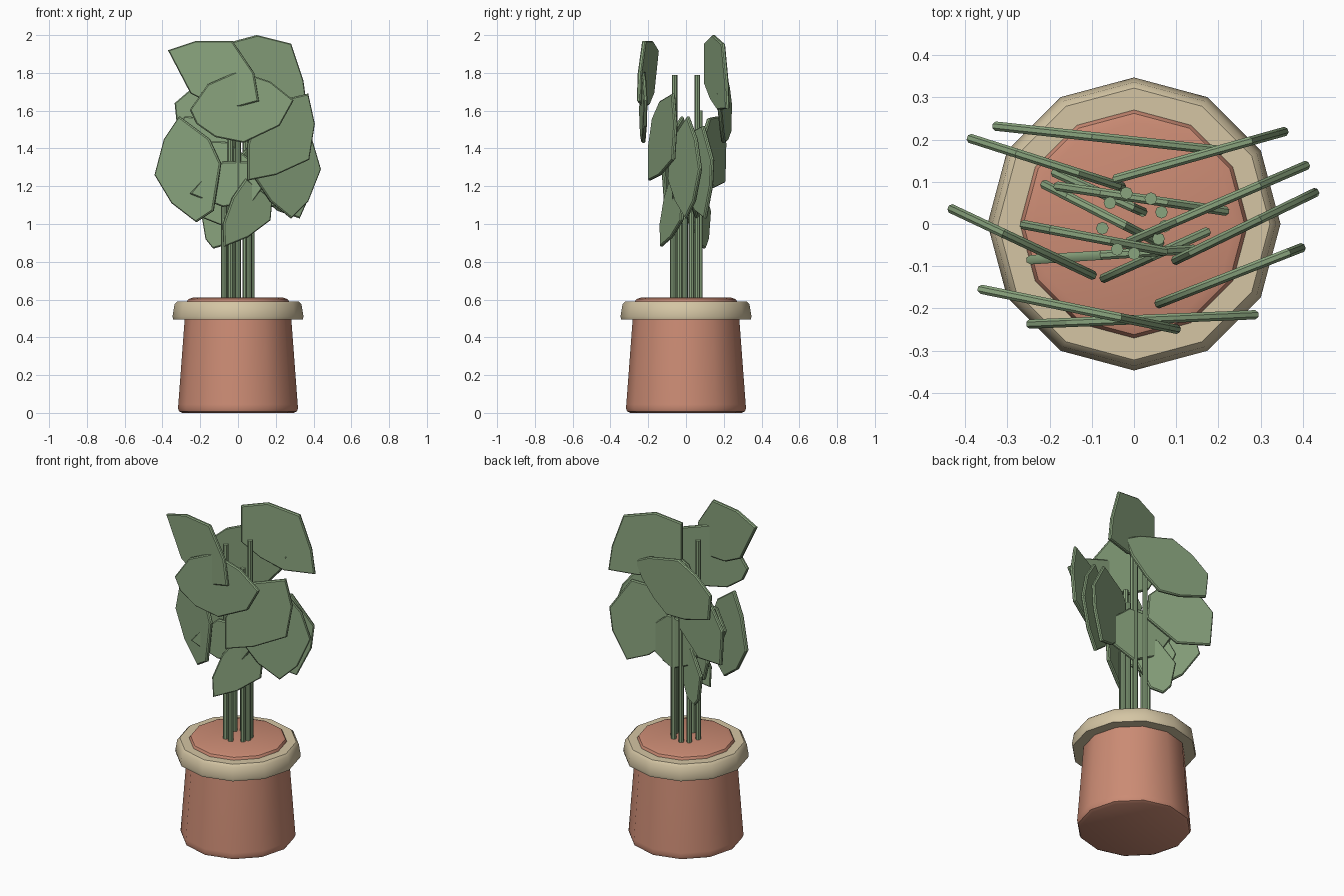
import bpy, bmesh, math
from mathutils import Vector


def material(name, rgb):
    m = bpy.data.materials.new(name)
    m.diffuse_color = (*rgb, 1)
    return m


terracotta = material("terracotta", (0.60, 0.26, 0.175))
cream = material("cream", (0.66, 0.56, 0.37))
green = material("leaf_green", (0.255, 0.375, 0.21))


def finish(bm, name, mat, angle):
    bmesh.ops.recalc_face_normals(bm, faces=bm.faces)
    me = bpy.data.meshes.new(name)
    bm.to_mesh(me)
    bm.free()
    ob = bpy.data.objects.new(name, me)
    bpy.context.collection.objects.link(ob)
    me.materials.append(mat)
    bpy.ops.object.select_all(action='DESELECT')
    ob.select_set(True)
    bpy.context.view_layer.objects.active = ob
    bpy.ops.object.shade_smooth_by_angle(angle=math.radians(angle))
    return ob


def lathe(name, profile, mat, sides=12, closed=False):
    """Turn a (radius, z) profile about the z axis."""
    bm = bmesh.new()
    rings = [[bm.verts.new((r * math.cos(i * math.tau / sides),
                            r * math.sin(i * math.tau / sides), z))
              for i in range(sides)] for r, z in profile]
    pairs = list(zip(rings, rings[1:]))
    if closed:
        pairs.append((rings[-1], rings[0]))
    else:
        bm.faces.new(rings[0])
        bm.faces.new(rings[-1])
    for a, b in pairs:
        for i in range(sides):
            j = (i + 1) % sides
            bm.faces.new((a[i], a[j], b[j], b[i]))
    return finish(bm, name, mat, 40)


def leaf(name, start, end, outline, thick=0.022):
    """Upright plate over the plan line start-end; outline is (x, z)."""
    a, b = Vector((*start, 0)), Vector((*end, 0))
    d = b - a
    n = Vector((-d.y, d.x, 0)).normalized() * thick / 2
    pts = [Vector((x, a.y + d.y * (x - a.x) / d.x, z)) for x, z in outline]
    bm = bmesh.new()
    front = [bm.verts.new(p - n) for p in pts]
    back = [bm.verts.new(p + n) for p in pts]
    rim = bm.faces.new(front).edges[:] + bm.faces.new(back).edges[:]
    for i in range(len(pts)):
        j = (i + 1) % len(pts)
        bm.faces.new((front[i], front[j], back[j], back[i]))
    bmesh.ops.bevel(bm, geom=rim, offset=0.006, segments=1, affect='EDGES')
    return finish(bm, name, green, 30)


# Pot and its collar
lathe("pot", [(0.295, 0), (0.312, 0.008), (0.318, 0.025), (0.316, 0.045),
              (0.282, 0.5), (0.27, 0.59), (0.262, 0.603), (0.24, 0.61)], terracotta)
lathe("pot_collar", [(0.25, 0.495), (0.343, 0.495), (0.347, 0.51), (0.336, 0.575),
                     (0.322, 0.589), (0.25, 0.589)], cream, closed=True)

# Stems
for i, (x, y, top) in enumerate([(-.075, -.01, 1.25), (-.057, .05, 1.4), (-.018, .073, 1.6),
                                 (.04, .06, 1.79), (.065, .028, 1.4), (.073, -.005, 1.25),
                                 (.058, -.035, 1.4), (0, -.07, 1.55), (-.04, -.06, 1.79)]):
    stem = lathe("stem_%d" % (i + 1), [(0.015, 0.58), (0.015, top)], green, sides=8)
    stem.location = (x, y, 0)

# Top leaves
leaf("top_leaf_back", (-.05, .105), (.36, .22),
     [(-.05, 1.96), (.10, 2.0), (.28, 1.955), (.345, 1.76), (.365, 1.61),
      (.19, 1.605), (.06, 1.66), (-.05, 1.74)])
leaf("top_leaf_left", (-.36, -.155), (.105, -.25),
     [(-.37, 1.92), (-.22, 1.97), (-.03, 1.97), (.085, 1.80), (.11, 1.65),
      (0, 1.62), (-.13, 1.63), (-.25, 1.69)])
leaf("upper_leaf_front", (-.245, -.237), (.285, -.215),
     [(-.255, 1.605), (-.16, 1.74), (0, 1.81), (.17, 1.755), (.295, 1.655),
      (.22, 1.52), (.03, 1.43), (-.12, 1.46), (-.22, 1.53)])
leaf("upper_leaf_back", (-.33, .232), (.2, .175),
     [(-.335, 1.64), (-.23, 1.73), (-.10, 1.79), (.115, 1.74), (.215, 1.69),
      (.17, 1.6), (.08, 1.50), (-.013, 1.43), (-.15, 1.44), (-.32, 1.49)])

# Middle leaves
leaf("middle_leaf_front_right", (.055, -.19), (.40, -.055),
     [(.37, 1.69), (.405, 1.53), (.375, 1.34), (.2, 1.26), (.05, 1.23),
      (.05, 1.42), (.10, 1.56), (.2, 1.65)])
leaf("middle_leaf_right", (.09, -.09), (.43, .075),
     [(.30, 1.57), (.39, 1.45), (.437, 1.29), (.37, 1.12), (.28, 1.03),
      (.17, 1.12), (.09, 1.24), (.13, 1.44)])
leaf("middle_leaf_back_right", (0, -.037), (.41, .14),
     [(.30, 1.52), (.415, 1.34), (.40, 1.2), (.325, 1.03), (.21, 1.07),
      (.07, 1.19), (-.02, 1.32), (.1, 1.47)])
leaf("middle_leaf_left", (-.43, .035), (-.09, -.125),
     [(-.44, 1.26), (-.39, 1.45), (-.31, 1.57), (-.15, 1.45), (-.09, 1.32),
      (-.13, 1.07), (-.22, 1.01), (-.35, 1.11)])
leaf("middle_leaf_back_left", (-.395, .205), (-.02, .085),
     [(-.395, 1.43), (-.28, 1.57), (-.13, 1.56), (-.03, 1.46), (-.02, 1.31),
      (-.19, 1.19), (-.38, 1.22)])

# Lower leaves
leaf("lower_leaf_front", (-.075, -.13), (.18, -.015),
     [(.04, 1.24), (.18, 1.13), (.17, 1.02), (.05, .93), (-.075, .88),
      (-.08, 1.0), (-.03, 1.14)])
leaf("lower_leaf_back", (-.195, .125), (.04, .02),
     [(-.195, 1.07), (-.17, .92), (-.13, .87), (-.06, .89), (.03, 1.08),
      (0, 1.2), (-.1, 1.2)])
leaf("inner_leaf_front", (-.25, -.085), (.14, -.06),
     [(-.255, 1.16), (-.19, 1.23), (-.08, 1.33), (.05, 1.33), (.15, 1.22),
      (.08, 1.12), (-.08, 1.09)])
leaf("inner_leaf_left", (-.27, 0), (.1, -.07),
     [(-.27, 1.32), (-.2, 1.44), (-.055, 1.435), (.08, 1.33), (.05, 1.2),
      (-.1, 1.15), (-.22, 1.2)])
leaf("inner_leaf_middle", (-.215, .095), (.07, -.05),
     [(-.22, 1.15), (-.16, 1.27), (-.02, 1.33), (.07, 1.2), (.04, 1.06),
      (-.08, .99), (-.18, 1.03)])
leaf("inner_leaf_back", (-.185, .09), (.22, .03),
     [(-.19, 1.25), (-.08, 1.34), (.08, 1.35), (.225, 1.23), (.2, 1.1),
      (.05, 1.03), (-.1, 1.1)])
